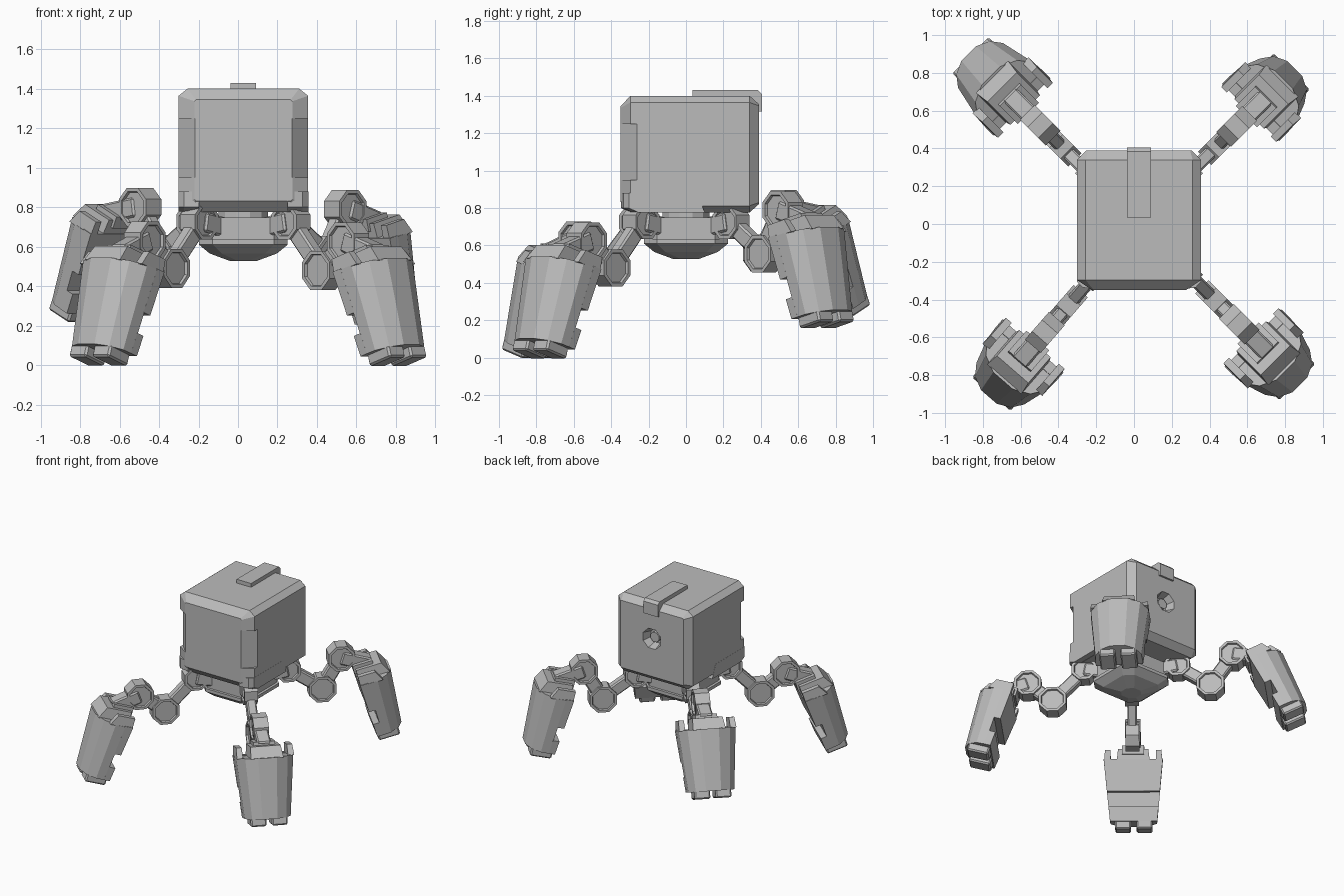
import bpy, bmesh, math
from mathutils import Matrix, Vector

cube = bpy.data.objects.get("Cube")
if cube:
    bpy.data.objects.remove(cube, do_unlink=True)

grey = bpy.data.materials.new("plain_grey")
grey.use_nodes = True
grey.diffuse_color = (0.5, 0.5, 0.5, 1)
grey.node_tree.nodes["Principled BSDF"].inputs["Base Color"].default_value = (0.5, 0.5, 0.5, 1)

CX = 0.027  # the body sits slightly off the axis


def finish(name, bm, matrix=Matrix()):
    bmesh.ops.recalc_face_normals(bm, faces=bm.faces)
    mesh = bpy.data.meshes.new(name)
    bm.to_mesh(mesh)
    bm.free()
    mesh.materials.append(grey)
    obj = bpy.data.objects.new(name, mesh)
    obj.matrix_world = matrix
    bpy.context.collection.objects.link(obj)
    return obj


def loft(name, rings, matrix=Matrix()):
    """Skin a stack of equal-length point rings and cap both ends."""
    bm = bmesh.new()
    loops = [[bm.verts.new(p) for p in ring] for ring in rings]
    n = len(loops[0])
    for a, b in zip(loops, loops[1:]):
        for i in range(n):
            bm.faces.new((a[i], a[(i + 1) % n], b[(i + 1) % n], b[i]))
    bm.faces.new(loops[0])
    bm.faces.new(loops[-1])
    return finish(name, bm, matrix)


def box(name, lo, hi, matrix=Matrix(), bevel=0):
    bm = bmesh.new()
    bmesh.ops.create_cube(bm, size=1)
    lo, hi = Vector(lo), Vector(hi)
    for v in bm.verts:
        v.co = Vector([(lo[i] + hi[i]) / 2 + v.co[i] * (hi[i] - lo[i]) for i in range(3)])
    if bevel:
        bmesh.ops.bevel(bm, geom=bm.edges[:], offset=bevel, segments=1, affect='EDGES')
    return finish(name, bm, matrix)


def spin(name, profile, sides, matrix=Matrix()):
    """Lathe (radius, height) pairs about z."""
    turn = [2 * math.pi * (i + 0.5) / sides for i in range(sides)]
    return loft(name, [[(r * math.cos(a), r * math.sin(a), z) for a in turn]
                       for r, z in profile], matrix)


# Head: block with chamfered rims and lengthwise edges
def rim(y, dx, dz, cx, cz):
    w, h = 0.328 - dx, 0.312 - dz
    quarter = [(w, h - cz), (w - cx, h)]
    half = quarter + [(-x, z) for x, z in reversed(quarter)]
    return [(CX + x, y, 1.088 + z) for x, z in half + [(-x, -z) for x, z in half]]


head = loft("head", [rim(-0.35, 0.08, 0.056, 0.008, 0.008), rim(-0.297, 0, 0, 0.045, 0.036),
                     rim(0.34, 0, 0, 0.045, 0.036), rim(0.39, 0.05, 0.045, 0.008, 0.008)])

# Round socket sunk into the back, and a notch along each front corner
back = Matrix.Translation((CX, 0.39, 1.12)) @ Matrix.Rotation(-math.pi / 2, 4, 'X')
cutters = [spin("socket_cutter", [(0.06, -0.07), (0.09, 0.02)], 8, back)]
for s in (-1, 1):
    wedge = [(0.34, -0.25), (0.245, -0.351), (0.245, -0.4), (0.4, -0.4), (0.4, -0.25)]
    cutters.append(loft("notch_cutter", [[(CX + s * x, y, z) for x, y in wedge] for z in (0.95, 1.25)]))
for cutter in cutters:
    cutter.hide_render = True
    mod = head.modifiers.new("cut", 'BOOLEAN')
    mod.object = cutter
    mod.solver = 'EXACT'
bpy.context.view_layer.update()
cut = bpy.data.meshes.new_from_object(head.evaluated_get(bpy.context.evaluated_depsgraph_get()))
head.modifiers.clear()
head.data = cut
for cutter in cutters:
    bpy.data.objects.remove(cutter, do_unlink=True)
spin("socket_plug", [(0.04, -0.075), (0.04, -0.035)], 8, back)

# Cheek plates along the lower front of both sides
for side, s in (("right", -1), ("left", 1)):
    rings = []
    for w, front in ((0.225, -0.348), (0.3, -0.335), (0.329, -0.305)):
        outline = [(front, 0.88), (0.06, 0.88), (0.1, 0.777), (front + 0.05, 0.777), (front, 0.8)]
        rings.append([(CX + s * w, y, z) for y, z in outline])
    loft(side + "_cheek_plate", rings)

# Clip over the top and back
clip = [(0.035, 1.38), (0.035, 1.43), (0.385, 1.43), (0.405, 1.41), (0.405, 1.315), (0.37, 1.315)]
loft("top_clip", [[(CX + w, y, z) for y, z in clip] for w in (-0.064, 0.064)])

# Neck, square pelvis with cut corners, and the bowl under it
middle = Matrix.Translation((CX, 0, 0))
spin("neck", [(0.13, 0.73), (0.13, 0.8)], 12, middle)


def cut_square(half, flat, z):
    side = [(half, -flat, z), (half, flat, z)]
    return [Matrix.Rotation(i * math.pi / 2, 3, 'Z') @ Vector(p) for i in range(4) for p in side]


loft("pelvis", [cut_square(0.205, 0.155, z) for z in (0.62, 0.748)], middle)
loft("pelvis_bowl", [cut_square(0.07, 0.03, 0.528), cut_square(0.17, 0.11, 0.565),
                     cut_square(0.225, 0.155, 0.61), cut_square(0.225, 0.155, 0.635)], middle)


def joint(name, r, z, radius, half, plane):
    """Octagonal hinge with a sunken disc on each end."""
    bm = bmesh.new()
    bmesh.ops.create_cone(bm, cap_ends=True, segments=8, radius1=radius, radius2=radius, depth=2 * half)
    caps = [f for f in bm.faces if len(f.verts) == 8]
    bmesh.ops.inset_individual(bm, faces=caps, thickness=0.02, depth=0)
    bmesh.ops.inset_individual(bm, faces=caps, thickness=0.004, depth=-0.015)
    tilt = Matrix.Rotation(math.pi / 2, 4, 'X') @ Matrix.Rotation(math.pi / 8, 4, 'Z')
    return finish(name, bm, plane @ Matrix.Translation((r, 0, z)) @ tilt)


def link(name, a, b, half, depth, plane):
    """Straight bar between two (r, z) points."""
    a, b = Vector(a), Vector(b)
    d = b - a
    m = plane @ Matrix.Translation((a.x, 0, a.y)) @ Matrix.Rotation(-math.atan2(d.y, d.x), 4, 'Y')
    return box(name, (0, -half, -depth), (d.length, half, depth), m, 0.01)


FOOT = 0.51  # length of the foot shell


def tapered(name, section, z0, z1, m):
    rings = []
    for z in (z0, z1):
        k = 1 + 0.22 * z / FOOT
        rings.append([(x * k, y * k, z) for x, y in section])
    return loft(name, rings, m)


def slab(x0, x1, w):
    return [(x0, -w), (x1, -w), (x1, w), (x0, w)]


def leg(name, azimuth, low, high, top, lean):
    plane = middle @ Matrix.Rotation(math.radians(azimuth), 4, 'Z')
    hip = (0.34, 0.725)
    # Jointed arm
    link(name + "_hip_mount", (0.15, 0.69), hip, 0.05, 0.05, plane)
    link(name + "_thigh", hip, low, 0.035, 0.045, plane)
    link(name + "_shin", low, high, 0.035, 0.05, plane)
    link(name + "_ankle", high, top, 0.05, 0.05, plane)
    joint(name + "_hip_joint", *hip, 0.097, 0.05, plane)
    joint(name + "_low_joint", *low, 0.107, 0.05, plane)
    joint(name + "_high_joint", *high, 0.105, 0.055, plane)
    # Foot: faceted outer shell and two inner plates with a gap between
    m = plane @ Matrix.Translation((top[0], 0, top[1])) @ Matrix.Rotation(-math.radians(lean), 4, 'Y')
    half = [(-0.07, 0.22), (0.01, 0.215), (0.09, 0.16), (0.135, 0.07)]
    shell = half + [(x, -y) for x, y in reversed(half)]
    tapered(name + "_foot_shell", shell, -0.06, -FOOT, m)
    tapered(name + "_upper_plate", slab(-0.125, -0.065, 0.22), -0.055, -0.29, m)
    tapered(name + "_lower_plate", slab(-0.125, -0.065, 0.22), -0.4, -FOOT, m)
    # Crown: sloping middle block, with a slot between it and each corner post
    loft(name + "_crown", [[(x, y, z) for x, y in slab(-0.115, front, w)]
                           for front, w, z in ((0.12, 0.12, -0.065), (0.075, 0.11, 0.02))], m)
    box(name + "_ankle_block", (-0.13, -0.08, -0.02), (0.02, 0.08, 0.045), m)
    for s in (-1, 1):
        loft(name + "_corner_post", [[(x, s * y, z) for x, y in
                                      ((-0.12, 0.165), (front, 0.165), (front, outer), (-0.12, outer))]
                                     for front, outer, z in ((0.05, 0.21, -0.065), (0.01, 0.205, 0.012))], m)
        y0, y1 = sorted((s * 0.02, s * 0.135))
        box(name + "_toe", (-0.09, y0, -0.565), (0.07, y1, -FOOT + 0.01), m, 0.01)


leg("front_left_leg", 315, (0.57, 0.48), (0.75, 0.625), (0.955, 0.56), 17)
leg("front_right_leg", 229, (0.57, 0.49), (0.76, 0.63), (0.955, 0.56), 18)
leg("back_left_leg", 45, (0.59, 0.555), (0.73, 0.79), (0.94, 0.725), 14)
leg("back_right_leg", 135, (0.58, 0.56), (0.74, 0.80), (0.965, 0.765), 25)
